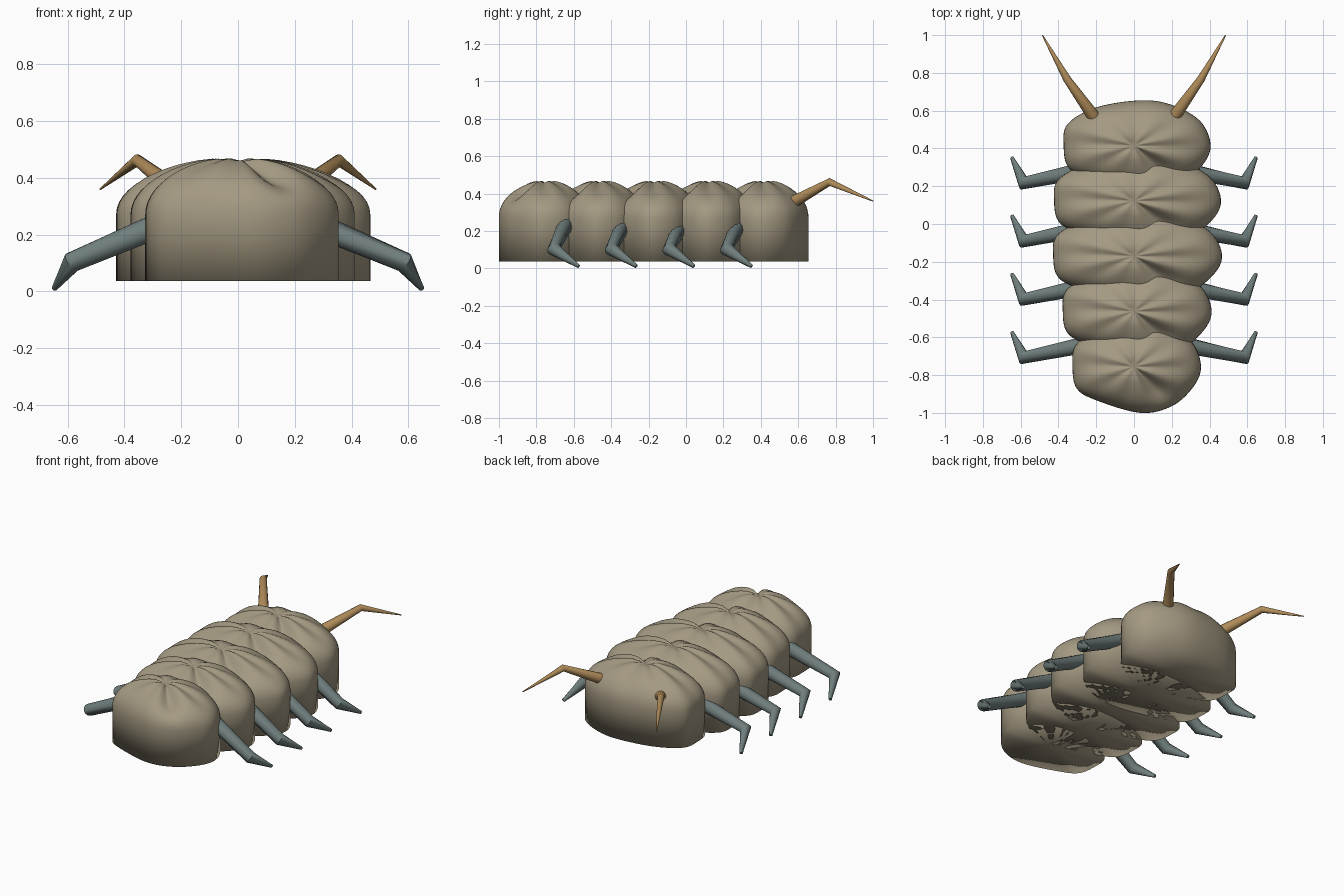
import bpy, bmesh, math
from mathutils import Vector

if "Cube" in bpy.data.objects:
    bpy.data.objects.remove(bpy.data.objects["Cube"])


def material(name, col):
    m = bpy.data.materials.new(name)
    m.diffuse_color = (*col, 1)
    m.use_nodes = True
    m.node_tree.nodes["Principled BSDF"].inputs["Base Color"].default_value = m.diffuse_color
    return m


SHELL = material("shell_taupe", (0.37, 0.32, 0.225))
LEG = material("leg_slate", (0.16, 0.21, 0.205))
HORN = material("antenna_tan", (0.43, 0.26, 0.10))


def finish(name, bm, mat, angle):
    bmesh.ops.recalc_face_normals(bm, faces=bm.faces)
    me = bpy.data.meshes.new(name)
    bm.to_mesh(me)
    bm.free()
    me.materials.append(mat)
    ob = bpy.data.objects.new(name, me)
    bpy.context.collection.objects.link(ob)
    bpy.ops.object.select_all(action='DESELECT')
    ob.select_set(True)
    bpy.context.view_layer.objects.active = ob
    bpy.ops.object.shade_smooth_by_angle(angle=math.radians(angle))
    return ob


# Slightly lopsided outline shared by every shell plate (unit half sizes)
OUTLINE = [Vector(p) for p in [
    (1.04, 0), (0.91, 0.52), (0.56, 0.87), (0.13, 1.0), (-0.5, 0.85),
    (-0.9, 0.48), (-0.955, 0), (-0.89, -0.48), (-0.59, -0.74),
    (0.1, -1.02), (0.59, -0.87), (0.92, -0.45)]]


def smooth_loop(pts, steps):
    out, n = [], len(pts)
    for i in range(n):
        a, b, c, d = (pts[(i + k) % n] for k in (-1, 0, 1, 2))
        for s in range(steps):
            t = s / steps
            out.append(0.5 * (2 * b + (c - a) * t + (2 * a - 5 * b + 4 * c - d) * t * t
                              + (3 * b - a - 3 * c + d) * t ** 3))
    return out


def lobe(ang, centre, width):
    d = (ang - math.radians(centre) + math.pi) % (2 * math.pi) - math.pi
    return math.exp(-(d / math.radians(width)) ** 2)


# Dome with radiating folds and one deep crease on the front right
def dome_height(t, ang):
    base = 0.27 + 0.203 * (1 - t ** 2.1) ** 0.5
    folds = 0.007 * (1 - math.cos(8 * (ang - math.radians(63))))
    folds += 0.008 * lobe(ang, 0, 14) + 0.006 * lobe(ang, 180, 16)
    folds += 0.060 * lobe(ang, -58, 17)
    fade = min(1, 1.5 * t ** 0.8) * (1 - t ** 3)
    return base - folds * fade - 0.019 * math.exp(-(t / 0.13) ** 2)


def shell_plate(name, y, width, length=0.24):
    bm = bmesh.new()
    loop = smooth_loop(OUTLINE, 8)
    rings = [(1, 0.037)]
    rings += [(math.cos(math.pi / 2 * k / 14), None) for k in range(14)]
    rows = []
    for t, z in rings:
        rows.append([bm.verts.new((p.x * t * width, y + p.y * t * length,
                                   z if z else dome_height(t, math.atan2(p.y, p.x))))
                     for p in loop])
    n = len(loop)
    for lo, hi in zip(rows, rows[1:]):
        for i in range(n):
            j = (i + 1) % n
            bm.faces.new((lo[i], lo[j], hi[j], hi[i]))
    tip = bm.verts.new((0, y, dome_height(0, 0)))
    base = bm.verts.new((0, y, 0.037))
    for i in range(n):
        j = (i + 1) % n
        bm.faces.new((rows[-1][i], rows[-1][j], tip))
        bm.faces.new((rows[0][j], rows[0][i], base))
    return finish(name, bm, SHELL, 120)


# Tapered bent tube through (point, radius) stations
def limb(name, stations, mat, side, sides=12):
    pts = [Vector((p[0] * side, p[1], p[2])) for p, _ in stations]
    dirs = [(b - a).normalized() for a, b in zip(pts, pts[1:])]
    bm = bmesh.new()
    rows = []
    for i, (p, (_, r)) in enumerate(zip(pts, stations)):
        d = (dirs[max(i - 1, 0)] + dirs[min(i, len(dirs) - 1)]).normalized()
        u = d.cross(Vector((0, 0, 1))).normalized()
        v = u.cross(d)
        rows.append([bm.verts.new(p + r * (math.cos(a) * u + math.sin(a) * v))
                     for a in (2 * math.pi * k / sides for k in range(sides))])
    for lo, hi in zip(rows, rows[1:]):
        for i in range(sides):
            j = (i + 1) % sides
            bm.faces.new((lo[i], lo[j], hi[j], hi[i]))
    bm.faces.new(rows[0])
    bm.faces.new(rows[-1])
    return finish(name, bm, mat, 60)


# Five overlapping body plates
for k, (name, w) in enumerate([("end_plate", 0.341), ("rear_plate", 0.395),
                               ("middle_plate", 0.448), ("shoulder_plate", 0.443),
                               ("head_plate", 0.39)]):
    shell_plate(name, -0.755 + 0.2925 * k, w)

for side, tag in ((1, "right"), (-1, "left")):
    # Four bent legs on each side
    for k in range(4):
        y = 0.217 - 0.308 * k
        limb(f"leg_{tag}_{k + 1}",
             [((0.24, y + 0.072, 0.25), 0.045), ((0.585, y, 0.103), 0.037),
              ((0.646, y + 0.134, 0.011), 0.010)], LEG, side)
    # Antenna
    limb(f"antenna_{tag}",
         [((0.2, 0.55, 0.342), 0.035), ((0.355, 0.768, 0.462), 0.021),
          ((0.485, 1.0, 0.36), 0.003)], HORN, side)
